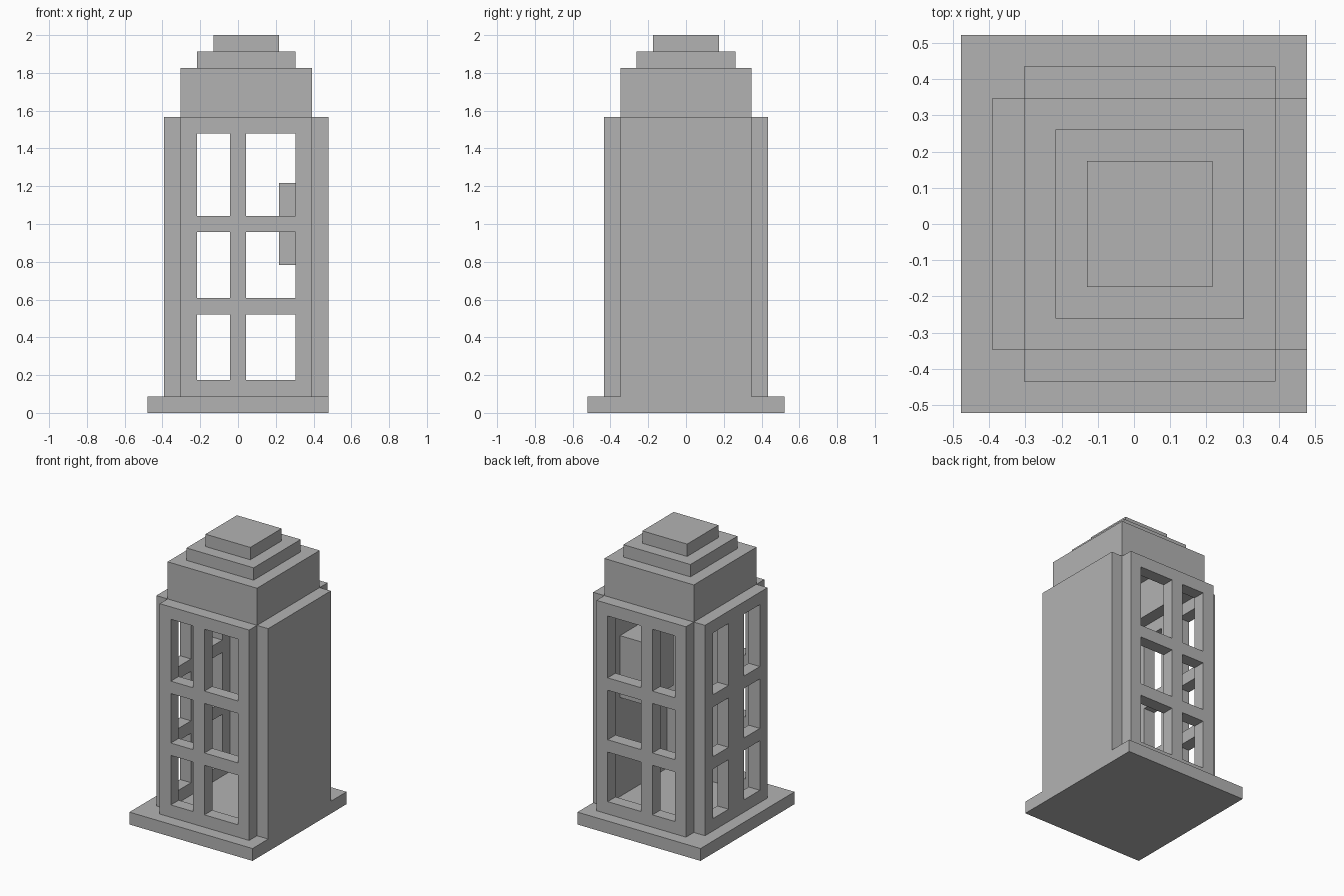
import bpy
import bmesh
from mathutils import Vector

cube = bpy.data.objects.get("Cube")
if cube:
    bpy.data.objects.remove(cube, do_unlink=True)

# Everything sits on a block grid: 11 wide, 12 deep, 23 high
UNIT = 2 / 23
ORIGIN = Vector((5.5, 6, 0))

grey = bpy.data.materials.new("plain grey")
grey.use_nodes = True
GREY = (0.45, 0.45, 0.45, 1)
grey.diffuse_color = GREY
grey.node_tree.nodes["Principled BSDF"].inputs["Base Color"].default_value = GREY


def finish(name, bm):
    bmesh.ops.recalc_face_normals(bm, faces=bm.faces)
    for v in bm.verts:
        v.co = (v.co - ORIGIN) * UNIT
    mesh = bpy.data.meshes.new(name)
    bm.to_mesh(mesh)
    bm.free()
    mesh.materials.append(grey)
    obj = bpy.data.objects.new(name, mesh)
    bpy.context.collection.objects.link(obj)
    return obj


def box(name, low, high):
    bm = bmesh.new()
    bmesh.ops.create_cube(bm, size=1)
    low, high = Vector(low), Vector(high)
    for v in bm.verts:
        v.co = (low + high) / 2 + v.co * (high - low)
    return finish(name, bm)


def lattice(name, cols, rows, axis, start, depth):
    """Slab of grid cells across an axis; every odd column and row cell is open."""
    def place(u, v):
        co = [u, v]
        co.insert(axis, start)
        return co

    bm = bmesh.new()
    grid = [[bm.verts.new(place(u, v)) for v in rows] for u in cols]
    for i in range(len(cols) - 1):
        for j in range(len(rows) - 1):
            if not (i % 2 and j % 2):
                bm.faces.new((grid[i][j], grid[i + 1][j],
                              grid[i + 1][j + 1], grid[i][j + 1]))
    loose = [v for v in bm.verts if not v.link_faces]
    bmesh.ops.delete(bm, geom=loose, context='VERTS')
    result = bmesh.ops.extrude_face_region(bm, geom=bm.faces[:], use_keep_orig=True)
    for item in result["geom"]:
        if isinstance(item, bmesh.types.BMVert):
            item.co[axis] += depth
    return finish(name, bm)


# Base slab
box("base", (0, 0, 0), (11, 12, 1))

# Windowed walls and the solid wall
levels = [1, 2, 6, 7, 11, 12, 17, 18]
wide_bays = [2, 3, 5, 6, 9, 10]
side_bays = [2, 3, 5, 7, 9, 10]
lattice("front_window_wall", wide_bays, levels, 1, 1, 1)
lattice("back_window_wall", wide_bays, levels, 1, 10, 1)
lattice("right_window_wall", side_bays, levels, 0, 1, 1)
box("left_solid_wall", (10, 2, 1), (11, 10, 18))

# Box hung on the inside of the solid wall
box("wall_unit", (8, 4, 9), (10, 8, 14))

# Hollow roof collar with two stepped caps
ring = [2, 3, 9, 10]
lattice("roof_collar", ring, ring, 2, 18, 3)
box("roof_step", (3, 3, 21), (9, 9, 22))
box("roof_cap", (4, 4, 22), (8, 8, 23))
